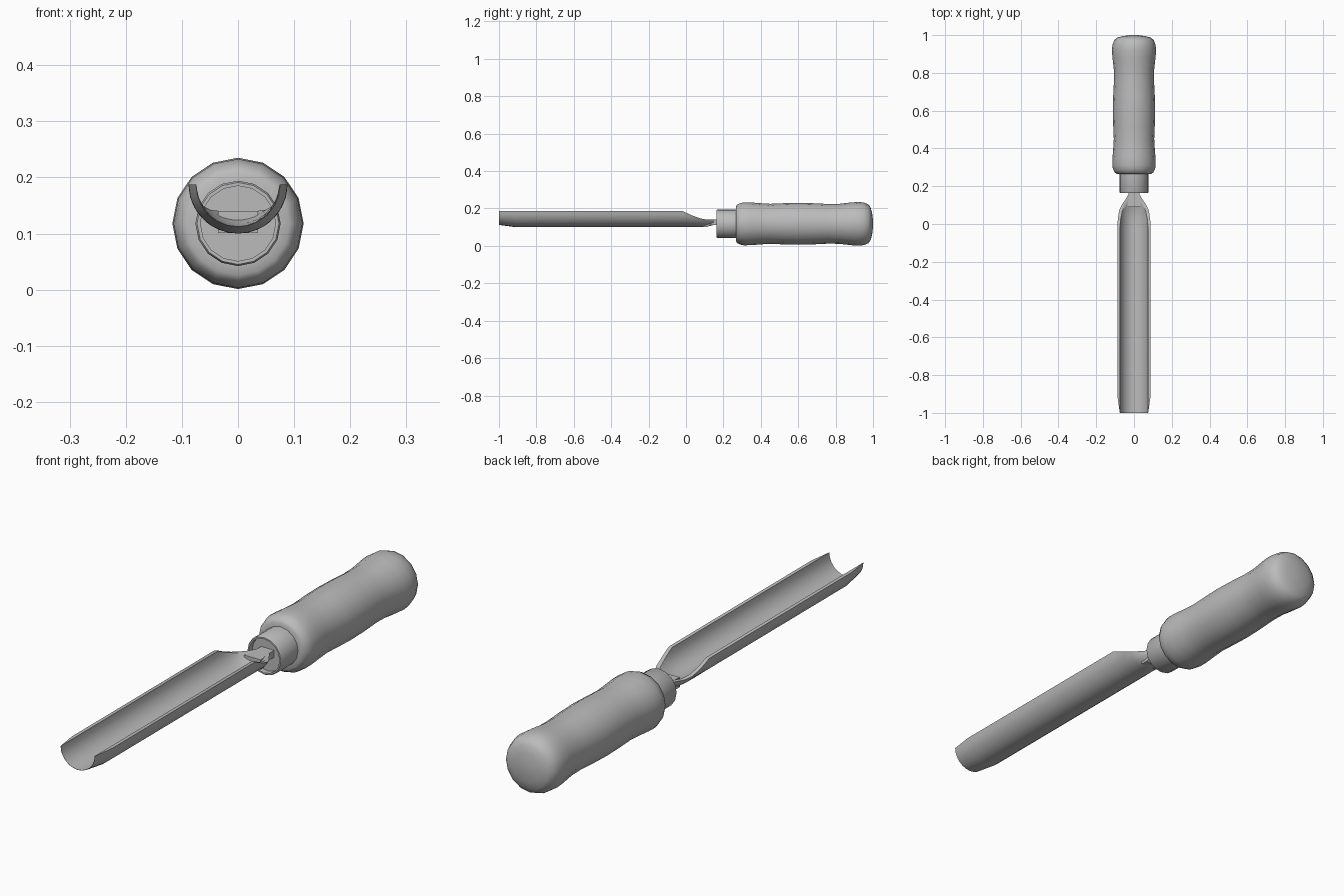
import bpy, bmesh, math
from mathutils import Vector

cube = bpy.data.objects.get("Cube")
if cube:
    bpy.data.objects.remove(cube, do_unlink=True)

AXIS_Z = 0.118
SIDES = 16

grey = bpy.data.materials.new("plain_grey")
grey.use_nodes = True
COLOUR = (0.5, 0.5, 0.5, 1)
grey.diffuse_color = COLOUR
grey.node_tree.nodes["Principled BSDF"].inputs["Base Color"].default_value = COLOUR


def loft(name, rings, angle, cap=True):
    """Skin a list of closed rings, with capped ends."""
    bm = bmesh.new()
    loops = [[bm.verts.new(p) for p in ring] for ring in rings]
    n = len(loops[0])
    for a, b in zip(loops, loops[1:]):
        for i in range(n):
            j = (i + 1) % n
            bm.faces.new((a[i], a[j], b[j], b[i]))
    if cap:
        bm.faces.new(loops[0])
        bm.faces.new(loops[-1])
    bmesh.ops.recalc_face_normals(bm, faces=bm.faces)
    mesh = bpy.data.meshes.new(name)
    bm.to_mesh(mesh)
    bm.free()
    mesh.materials.append(grey)
    obj = bpy.data.objects.new(name, mesh)
    bpy.context.collection.objects.link(obj)
    bpy.ops.object.select_all(action='DESELECT')
    obj.select_set(True)
    bpy.context.view_layer.objects.active = obj
    bpy.ops.object.shade_smooth_by_angle(angle=math.radians(angle))
    return obj


def lathe(name, profile, angle):
    """Turn a (y, radius) profile about the handle axis."""
    turns = [math.tau * i / SIDES for i in range(SIDES)]
    return loft(name, [[(r * math.sin(t), y, AXIS_Z + r * math.cos(t)) for t in turns]
                       for y, r in profile], angle)


def arc(y, half_width, rim, bottom, steps=12):
    """Circular arc hanging from the rim down to the bottom."""
    depth = rim - bottom
    radius = (half_width ** 2 + depth ** 2) / (2 * depth)
    span = math.atan2(half_width, radius - depth)
    angles = [span * (2 * i / steps - 1) for i in range(steps + 1)]
    return [Vector((radius * math.sin(a), y, bottom + radius * (1 - math.cos(a))))
            for a in angles]


# Handle: swollen at both ends and gently at the middle, domed butt
lathe("handle", [
    (0.266, 0.07), (0.266, 0.092), (0.273, 0.102), (0.29, 0.111), (0.31, 0.115),
    (0.35, 0.114), (0.4, 0.110), (0.45, 0.107), (0.52, 0.110), (0.6, 0.112),
    (0.68, 0.110), (0.76, 0.106), (0.82, 0.107), (0.88, 0.114), (0.92, 0.117),
    (0.95, 0.114), (0.975, 0.104), (0.987, 0.088), (0.995, 0.058), (1.0, 0.02)], 60)

# Ferrule: collar with a recessed front face
lathe("ferrule", [
    (0.185, 0.02), (0.185, 0.067), (0.163, 0.067), (0.163, 0.073),
    (0.168, 0.076), (0.27, 0.076)], 40)

# Blade: trough with a bevelled cutting edge, swept shoulder behind
# (y, outer half width, inner half width, rim z, inner floor z, bottom z)
sections = [
    (-1.0, 0.075, 0.074, 0.187, 0.113, 0.112),
    (-0.91, 0.088, 0.074, 0.187, 0.113, 0.100),
    (-0.02, 0.088, 0.074, 0.187, 0.113, 0.100),
    (0.0, 0.0875, 0.073, 0.178, 0.113, 0.100),
    (0.03, 0.085, 0.070, 0.164, 0.114, 0.100),
    (0.07, 0.079, 0.062, 0.149, 0.118, 0.100),
    (0.10, 0.066, 0.048, 0.142, 0.127, 0.100),
    (0.125, 0.048, 0.032, 0.140, 0.135, 0.106),
    (0.15, 0.033, 0.022, 0.140, 0.139, 0.112)]
loft("blade", [arc(y, wo, rim, bottom) + arc(y, wi, rim, floor)[::-1]
               for y, wo, wi, rim, floor, bottom in sections], 35)

# Tang: flat bar joining the blade to the ferrule
loft("tang", [[(-w, y, low), (w, y, low), (w, y, 0.14), (-w, y, 0.14)]
              for y, w, low in ((0.09, 0.036, 0.101), (0.115, 0.034, 0.101),
                                (0.13, 0.03, 0.112), (0.2, 0.027, 0.112))], 20)
